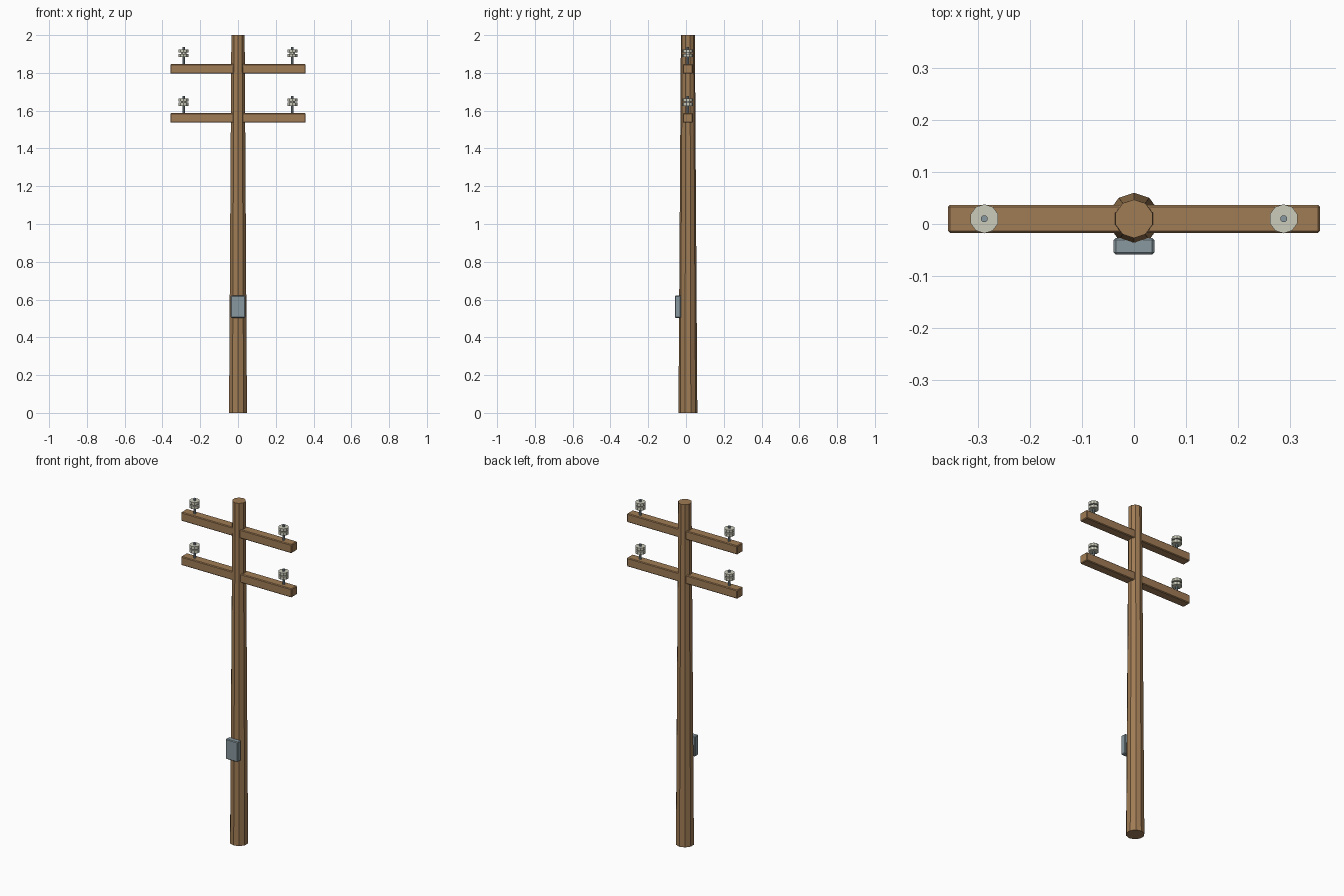
import bpy
import bmesh
from math import pi

cube = bpy.data.objects.get("Cube")
if cube:
    bpy.data.objects.remove(cube, do_unlink=True)


def material(name, rgb):
    mat = bpy.data.materials.new(name)
    mat.use_nodes = True
    mat.diffuse_color = (*rgb, 1)
    mat.node_tree.nodes["Principled BSDF"].inputs["Base Color"].default_value = (*rgb, 1)
    return mat


WOOD = material("brown wood", (0.35, 0.20, 0.09))
STEEL = material("grey steel", (0.25, 0.32, 0.35))
CERAMIC = material("pale ceramic", (0.60, 0.60, 0.50))
AXIS_Y = 0.01  # the pole sits slightly behind the centre


def finish(name, bm, mat):
    mesh = bpy.data.meshes.new(name)
    bm.to_mesh(mesh)
    bm.free()
    mesh.materials.append(mat)
    obj = bpy.data.objects.new(name, mesh)
    bpy.context.collection.objects.link(obj)
    return obj


def box(name, size, centre, mat, bevel):
    bm = bmesh.new()
    bmesh.ops.create_cube(bm, size=1)
    bmesh.ops.scale(bm, vec=size, verts=bm.verts)
    bmesh.ops.bevel(bm, geom=bm.edges[:], offset=bevel, segments=1, affect="EDGES")
    obj = finish(name, bm, mat)
    obj.location = centre
    return obj


def cylinder(name, sides, r_bottom, r_top, x, z_bottom, z_top, mat, turn=0):
    bm = bmesh.new()
    bmesh.ops.create_cone(bm, cap_ends=True, segments=sides, radius1=r_bottom,
                          radius2=r_top, depth=z_top - z_bottom)
    obj = finish(name, bm, mat)
    obj.location = (x, AXIS_Y, (z_bottom + z_top) / 2)
    obj.rotation_euler.z = turn
    return obj


# Tapered pole
cylinder("pole", 10, 0.05, 0.037, 0, 0, 2, WOOD)

# Crossarms, each with a pair of insulators
for level, z in (("upper", 1.821), ("lower", 1.562)):
    box(level + "_crossarm", (0.716, 0.054, 0.051), (0, AXIS_Y, z), WOOD, 0.004)
    for side, x in (("left", 0.288), ("right", -0.288)):
        name = f"{level}_{side}_insulator"
        cylinder(name + "_pin", 8, 0.007, 0.007, x, z + 0.02, z + 0.115, STEEL, pi / 8)
        cylinder(name + "_waist", 8, 0.016, 0.016, x, z + 0.064, z + 0.102, CERAMIC, pi / 8)
        for part, base in (("_lower_disc", 0.063), ("_upper_disc", 0.086)):
            cylinder(name + part, 10, 0.028, 0.028, x, z + base, z + base + 0.017, CERAMIC)

# Equipment box on the front of the pole
box("equipment_box", (0.078, 0.032, 0.118), (0, -0.043, 0.562), STEEL, 0.004)
